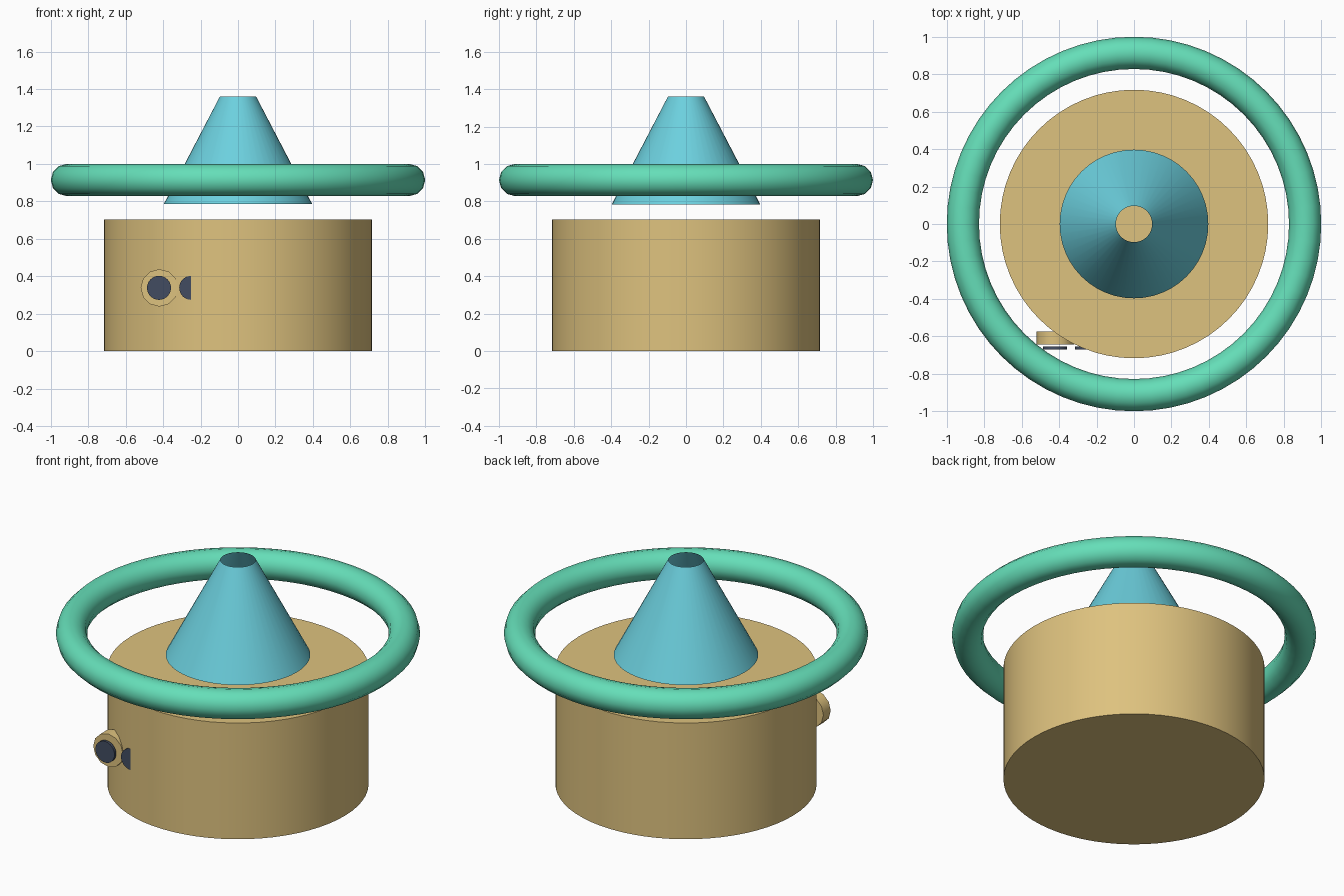
import bpy
import bmesh
import math
from mathutils import Matrix

cube = bpy.data.objects.get("Cube")
if cube:
    bpy.data.objects.remove(cube, do_unlink=True)


def make_material(name, rgb):
    mat = bpy.data.materials.new(name)
    mat.use_nodes = True
    mat.diffuse_color = (*rgb, 1)
    mat.node_tree.nodes["Principled BSDF"].inputs["Base Color"].default_value = (*rgb, 1)
    return mat


tan = make_material("warm tan", (0.73, 0.54, 0.21))
green = make_material("mint green", (0.13, 0.73, 0.48))
blue = make_material("sky blue", (0.15, 0.63, 0.73))
slate = make_material("dark slate", (0.055, 0.073, 0.12))


def finish(obj, name, mat):
    obj.name = obj.data.name = name
    obj.data.materials.append(mat)
    bpy.ops.object.select_all(action="DESELECT")
    obj.select_set(True)
    bpy.context.view_layer.objects.active = obj
    bpy.ops.object.shade_smooth_by_angle(angle=math.radians(40))


def tapered(name, mat, location, r_low, r_high, depth, sides, caps=True, facing_front=False):
    """Cylinder or cone, along z or turned to face the front."""
    bm = bmesh.new()
    turn = Matrix.Rotation(math.pi / 2 if facing_front else 0, 4, "X")
    bmesh.ops.create_cone(bm, cap_ends=caps, segments=sides, radius1=r_low,
                          radius2=r_high, depth=depth, matrix=turn)
    mesh = bpy.data.meshes.new(name)
    bm.to_mesh(mesh)
    bm.free()
    obj = bpy.data.objects.new(name, mesh)
    obj.location = location
    bpy.context.collection.objects.link(obj)
    finish(obj, name, mat)
    return obj


# Drum-shaped body
tapered("body", tan, (0, 0, 0.352), 0.717, 0.717, 0.704, 64)

# Floating open-ended cone
tapered("cone", blue, (0, 0, 1.072), 0.397, 0.097, 0.575, 48, caps=False)

# Floating ring around the cone
bpy.ops.mesh.primitive_torus_add(major_segments=64, minor_segments=12,
                                 major_radius=0.914, minor_radius=0.086,
                                 location=(0, 0, 0.914))
finish(bpy.context.object, "ring", green)

# Round boss on the front right of the body
tapered("boss", tan, (-0.42, -0.608, 0.338), 0.1, 0.1, 0.07, 12, facing_front=True)

# Pair of dark discs, the inner one half sunk into the body
for name, x in (("outer_disc", -0.422), ("inner_disc", -0.25)):
    tapered(name, slate, (x, -0.663, 0.338), 0.064, 0.064, 0.016, 32, facing_front=True)
